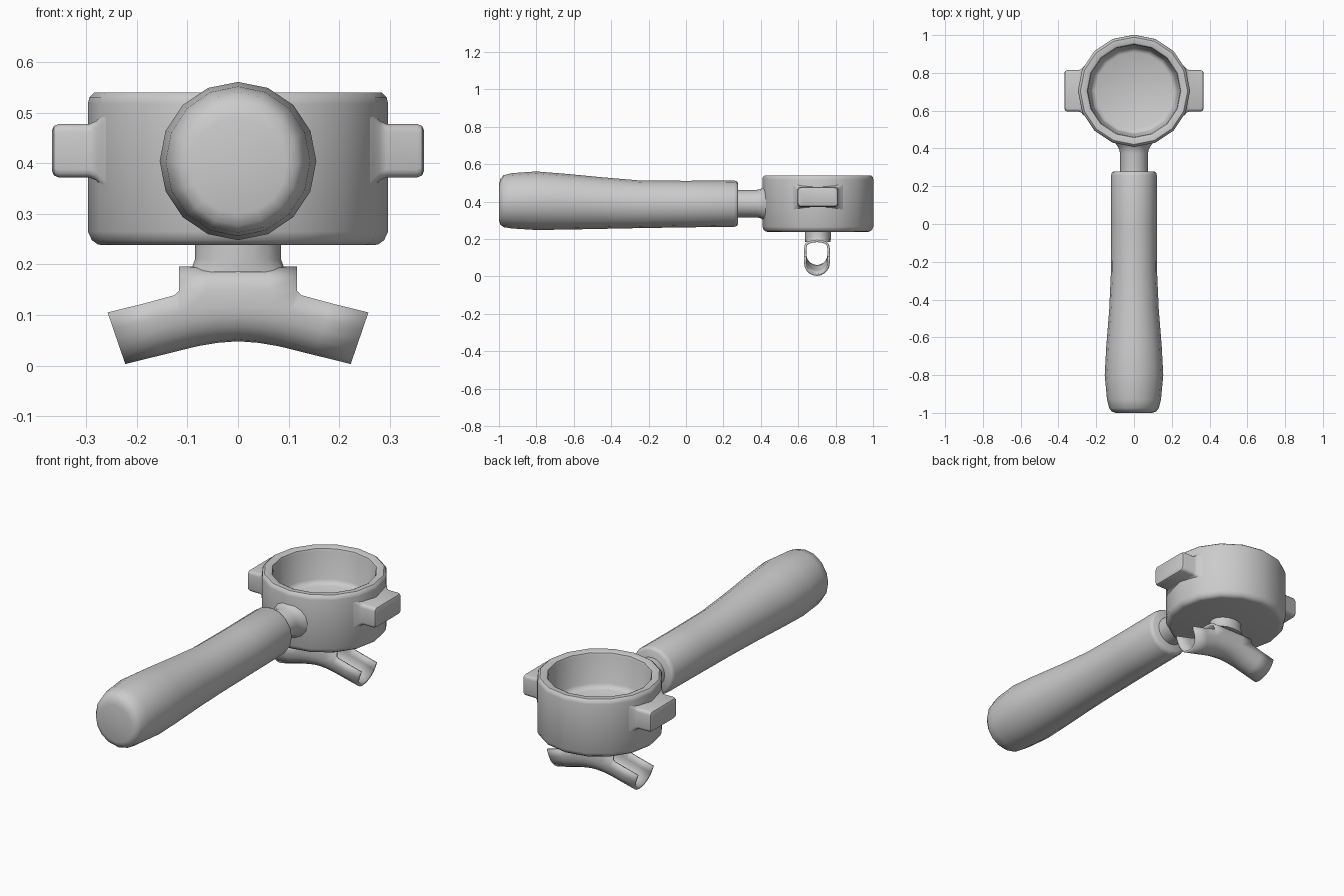
import bpy, bmesh
from math import sin, cos, pi, radians

if "Cube" in bpy.data.objects:
    bpy.data.objects.remove(bpy.data.objects["Cube"])

CY = 0.705   # basket centre in y


def finish(name, bm, angle=40):
    bmesh.ops.recalc_face_normals(bm, faces=bm.faces)
    me = bpy.data.meshes.new(name)
    bm.to_mesh(me)
    bm.free()
    ob = bpy.data.objects.new(name, me)
    bpy.context.collection.objects.link(ob)
    bpy.ops.object.select_all(action='DESELECT')
    ob.select_set(True)
    bpy.context.view_layer.objects.active = ob
    bpy.ops.object.shade_smooth_by_angle(angle=radians(angle))
    return ob


def loft(name, rings, caps=True, skip=None, angle=40):
    """Skin a list of closed point rings; skip(i, j) leaves a face out."""
    bm = bmesh.new()
    vs = [[bm.verts.new(p) for p in r] for r in rings]
    n = len(vs[0])
    for i in range(len(vs) - 1):
        for j in range(n):
            if skip and skip(i, j):
                continue
            k = (j + 1) % n
            bm.faces.new((vs[i][j], vs[i][k], vs[i + 1][k], vs[i + 1][j]))
    if caps:
        bm.faces.new(vs[0])
        bm.faces.new(vs[-1])
    loose = [v for v in bm.verts if not v.link_faces]
    bmesh.ops.delete(bm, geom=loose, context='VERTS')
    return finish(name, bm, angle)


def circle_z(rx, ry, z, n=16):
    return [(rx * cos(2 * pi * i / n), CY + ry * sin(2 * pi * i / n), z) for i in range(n)]


def circle_y(y, rx, z_low, z_high, n=16):
    zc, rz = (z_low + z_high) / 2, (z_high - z_low) / 2
    return [(rx * cos(2 * pi * i / n), y, zc + rz * sin(2 * pi * i / n)) for i in range(n)]


# Basket holder: revolved cup with soft rim
cup = [(0.268, 0.238), (0.278, 0.24), (0.289, 0.248), (0.297, 0.265), (0.297, 0.518),
       (0.294, 0.531), (0.284, 0.54), (0.258, 0.54), (0.248, 0.535), (0.244, 0.522),
       (0.230, 0.385), (0.222, 0.37), (0.205, 0.362)]
loft("basket_holder", [circle_z(r, r, z) for r, z in cup])

# Handle: swelling grip, stations of y, half width, low z, high z
grip = [(-1.0, 0.095, 0.30, 0.49), (-0.993, 0.118, 0.277, 0.52), (-0.975, 0.131, 0.263, 0.541),
        (-0.93, 0.143, 0.256, 0.552), (-0.8, 0.155, 0.248, 0.561), (-0.65, 0.147, 0.25, 0.549),
        (-0.45, 0.131, 0.254, 0.53), (-0.25, 0.122, 0.258, 0.513), (0.0, 0.121, 0.262, 0.511),
        (0.258, 0.121, 0.265, 0.513), (0.272, 0.117, 0.27, 0.508), (0.279, 0.107, 0.28, 0.498)]
loft("handle", [circle_y(*s) for s in grip])

# Neck joining handle and basket, flared at the basket
neck = [(0.25, 0.074, 0.316, 0.462), (0.375, 0.074, 0.316, 0.462), (0.398, 0.079, 0.311, 0.467),
        (0.413, 0.088, 0.302, 0.476), (0.44, 0.108, 0.285, 0.493)]
loft("handle_neck", [circle_y(*s) for s in neck])


# Locking lugs: rounded blocks with a filleted foot
def lug_ring(x, grow):
    hy, hz, r = 0.109 + grow, 0.053 + grow, 0.016
    pts = []
    for q, (sy, sz) in enumerate([(1, 1), (-1, 1), (-1, -1), (1, -1)]):
        for k in range(4):
            a = pi / 2 * (q + k / 3)
            pts.append((x, CY + sy * (hy - r) + r * cos(a), 0.425 + sz * (hz - r) + r * sin(a)))
    return pts


lug = [(0.255, 0.03), (0.268, 0.019), (0.28, 0.006), (0.294, 0.0),
       (0.354, 0.0), (0.364, -0.004), (0.368, -0.013)]
for side, label in ((1, "right"), (-1, "left")):
    loft("lug_" + label, [lug_ring(side * x, g) for x, g in lug])

# Spout stem under the basket
stem = [(0.1, 0.068, 0.185), (0.09, 0.069, 0.197), (0.085, 0.07, 0.21), (0.085, 0.07, 0.245)]
loft("spout_stem", [circle_z(*s) for s in stem])


# Twin spout: open troughs either side of an arched hub
W, ARC, ROOF = 0.069, 10, 8


def spout_ring(xb, zb, xt, zt):
    prof = [(-W, zt)]
    prof += [(W * cos(pi + pi * k / ARC), zb + W + W * sin(pi + pi * k / ARC)) for k in range(ARC + 1)]
    prof.append((W, zt))
    ring = [(xb + (xt - xb) * (z - zb) / (zt - zb), CY - 0.005 + y, z) for y, z in prof]
    for k in range(1, ROOF):
        a = pi * k / ROOF
        ring.append((xt, CY - 0.005 + W * cos(a), zt + (0.196 - zt) * sin(a) ** 0.7))
    return ring


half = [(0.223, 0.003, 0.258, 0.105), (0.15, 0.021, 0.185, 0.123), (0.09, 0.036, 0.126, 0.139),
        (0.076, 0.039, 0.117, 0.148), (0.04, 0.045, 0.06, 0.15)]
stations = half + [(0, 0.048, 0, 0.15)] + [(-a, b, -c, d) for a, b, c, d in reversed(half)]
last = len(stations) - 2
spout = loft("twin_spout", [spout_ring(*s) for s in stations], caps=False,
             skip=lambda i, j: j >= ARC + 2 and (i < 3 or i > last - 3))
# Make sure the skin faces outwards, then thicken inwards
bottom = min(spout.data.polygons, key=lambda p: p.center.z)
if bottom.normal.z > 0:
    spout.data.flip_normals()
wall = spout.modifiers.new("wall", 'SOLIDIFY')
wall.thickness = 0.013
wall.offset = -1
